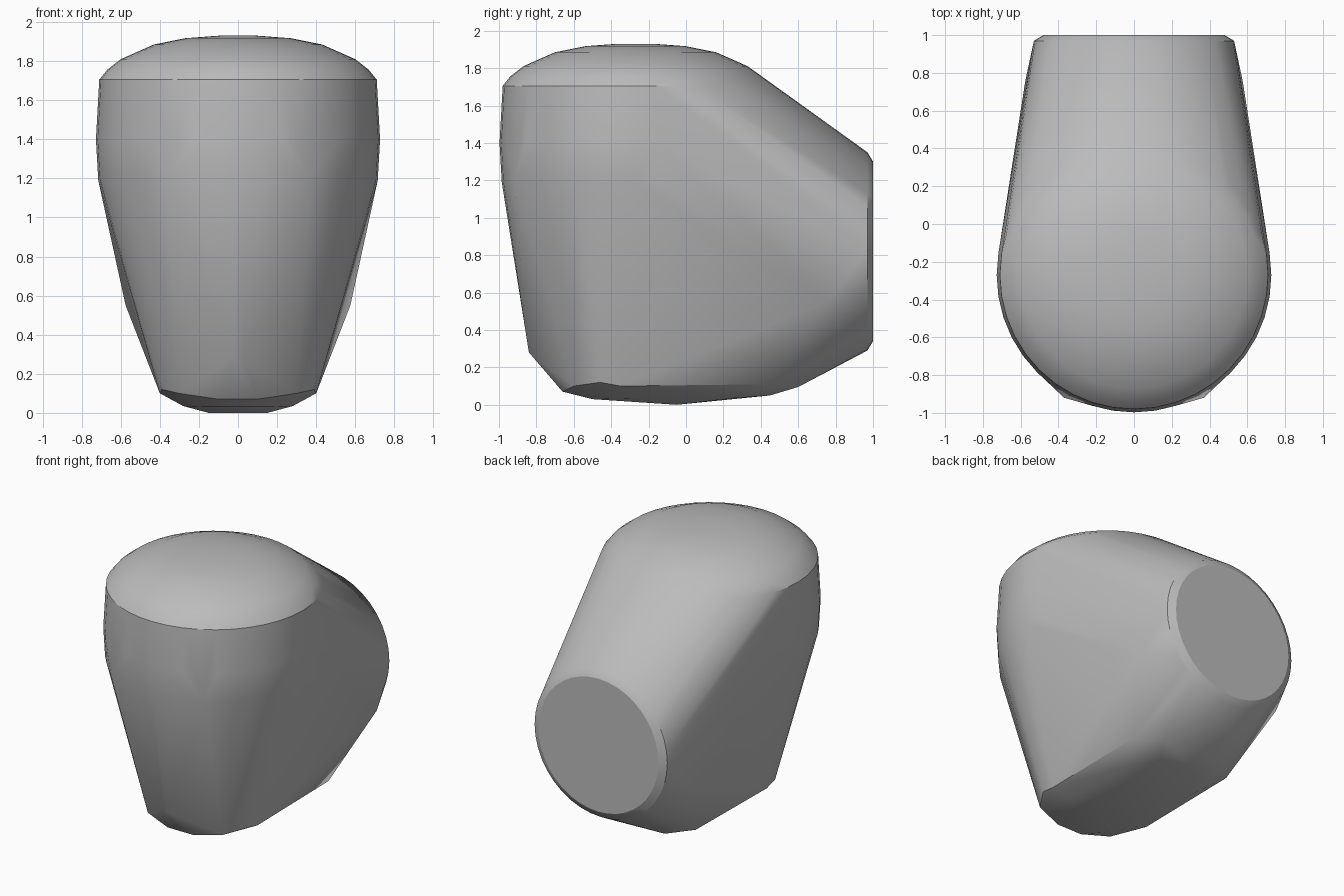
import bpy, bmesh, math

cube = bpy.data.objects.get("Cube")
if cube:
    bpy.data.objects.remove(cube, do_unlink=True)

grey = bpy.data.materials.new("plain_grey")
grey.use_nodes = True
COLOUR = (0.5, 0.5, 0.5, 1)
grey.diffuse_color = COLOUR
grey.node_tree.nodes["Principled BSDF"].inputs["Base Color"].default_value = COLOUR

SEGMENTS = 40
CROWN_Y = -0.27
MOUTH_Z = 0.82
bm = bmesh.new()


def ring(radius, place):
    """Add a circle of points; place maps its two coordinates into space."""
    for i in range(SEGMENTS):
        a = math.tau * i / SEGMENTS
        bm.verts.new(place(radius * math.cos(a), radius * math.sin(a)))


# Domed crown and upper wall: radius, height
for radius, z in ((0.1, 1.93), (0.27, 1.917), (0.43, 1.885), (0.6, 1.81),
                  (0.67, 1.755), (0.71, 1.705), (0.727, 1.4), (0.715, 1.19)):
    ring(radius, lambda u, v: (u, CROWN_Y + v, z))

# Round flat end at the back: radius, depth
for radius, y in ((0.53, 0.97), (0.48, 1.0)):
    ring(radius, lambda u, v: (u, y, MOUTH_Z + v))

# Corners of the faceted front, flanks and rounded sole, mirrored across x
corners = [
    (0.37, -0.92, 1.19), (0.025, -0.84, 0.28),
    (0.10, -0.66, 0.07), (0.30, -0.60, 0.10), (0.39, -0.46, 0.12),
    (0.40, -0.35, 0.10), (0.40, 0.46, 0.11), (0.25, 0.60, 0.095),
    (0.575, 0.76, 0.55),
    (0.15, -0.50, 0.03), (0.28, -0.30, 0.035), (0.28, 0.25, 0.035),
    (0.15, -0.05, 0.0), (0.15, 0.45, 0.05),
]
for x, y, z in corners:
    for side in (-1, 1):
        bm.verts.new((side * x, y, z))

# Wrap everything in one convex skin
hull = bmesh.ops.convex_hull(bm, input=bm.verts[:])
spare = {v for v in hull["geom_interior"] + hull["geom_unused"]
         if isinstance(v, bmesh.types.BMVert)}
bmesh.ops.delete(bm, geom=list(spare), context='VERTS')
bmesh.ops.dissolve_limit(bm, angle_limit=math.radians(0.5),
                         verts=bm.verts[:], edges=bm.edges[:])
bmesh.ops.recalc_face_normals(bm, faces=bm.faces[:])

mesh = bpy.data.meshes.new("rounded_body")
bm.to_mesh(mesh)
bm.free()
mesh.materials.append(grey)
body = bpy.data.objects.new("rounded_body", mesh)
bpy.context.collection.objects.link(body)

# Soft shading with crisp edges
bpy.ops.object.select_all(action='DESELECT')
body.select_set(True)
bpy.context.view_layer.objects.active = body
bpy.ops.object.shade_smooth_by_angle(angle=math.radians(30))
